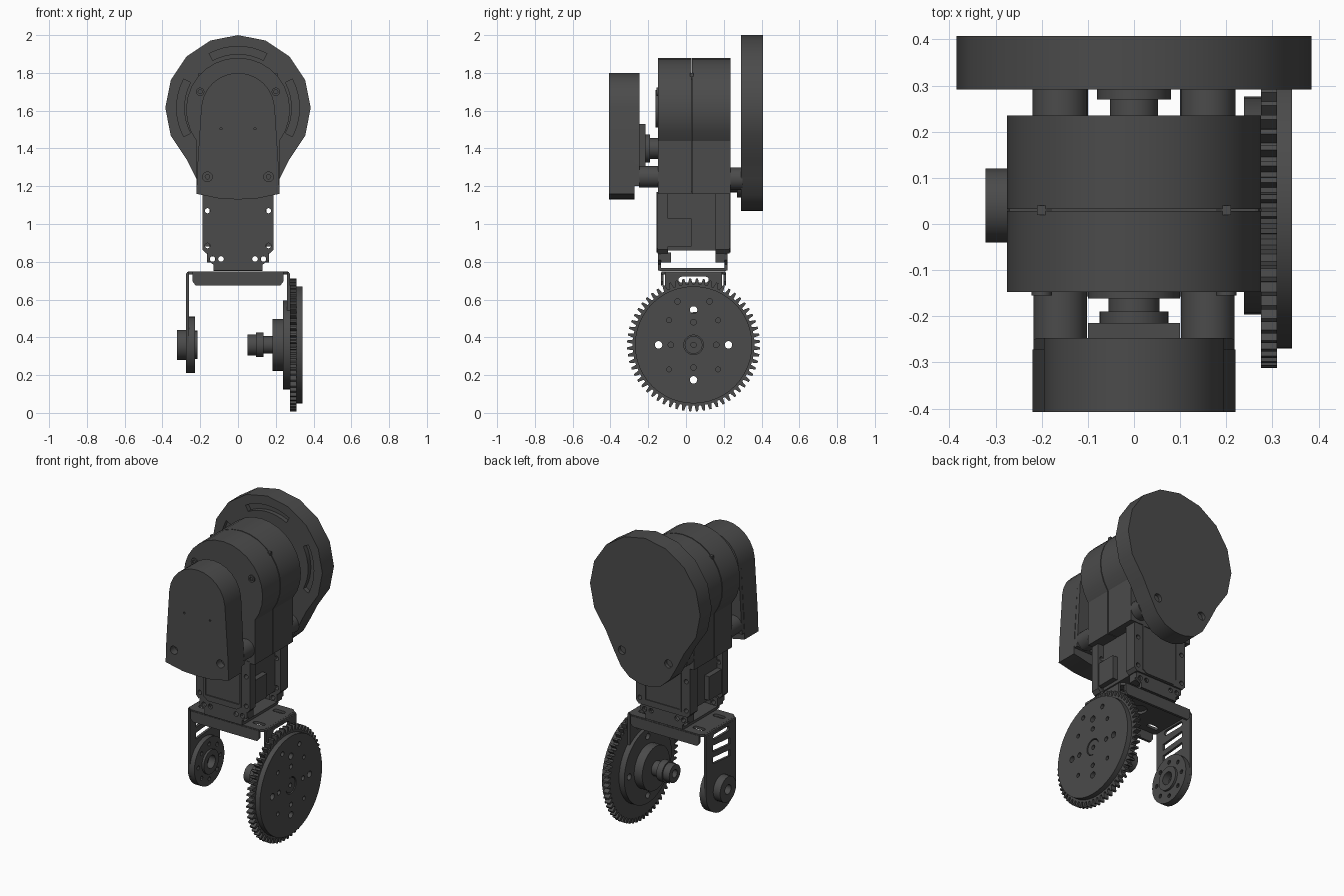
import bpy, bmesh
from math import sin, cos, pi, radians

if "Cube" in bpy.data.objects:
    bpy.data.objects.remove(bpy.data.objects["Cube"])

dark = bpy.data.materials.new("dark_grey")
dark.diffuse_color = (0.07, 0.07, 0.07, 1)
dark.use_nodes = True
dark.node_tree.nodes["Principled BSDF"].inputs["Base Color"].default_value = dark.diffuse_color


def circle(r, u=0, v=0, n=24):
    return [(u + r * cos(2 * pi * i / n), v + r * sin(2 * pi * i / n)) for i in range(n)]


def arc(r, u, v, a, b, n):
    return [(u + r * cos(radians(a + (b - a) * i / n)), v + r * sin(radians(a + (b - a) * i / n)))
            for i in range(n + 1)]


def rect(u0, u1, v0, v1):
    return [(u0, v0), (u1, v0), (u1, v1), (u0, v1)]


def slot(u0, u1, v, r):
    return arc(r, u1 - r, v, -90, 90, 6) + arc(r, u0 + r, v, 90, 270, 6)


def mirrored(half):
    return half + [(-u, v) for u, v in reversed(half) if abs(u) > 1e-6]


def plate(name, axis, lo, hi, outline, holes=()):
    """Flat outline with holes, extruded from lo to hi along an axis."""
    cu = bpy.data.curves.new(name, 'CURVE')
    cu.dimensions, cu.fill_mode, cu.extrude = '2D', 'BOTH', (hi - lo) / 2
    for pts in [outline, *holes]:
        sp = cu.splines.new('POLY')
        sp.points.add(len(pts) - 1)
        for p, (u, v) in zip(sp.points, pts):
            p.co = (u, v, 0, 1)
        sp.use_cyclic_u = True
    tmp = bpy.data.objects.new(name + "_curve", cu)
    bpy.context.collection.objects.link(tmp)
    dg = bpy.context.evaluated_depsgraph_get()
    me = bpy.data.meshes.new_from_object(tmp.evaluated_get(dg))
    bpy.data.objects.remove(tmp)
    bm = bmesh.new()
    bm.from_mesh(me)
    mid = (lo + hi) / 2
    for v in bm.verts:
        a, b, w = v.co
        w += mid
        v.co = {'X': (w, a, b), 'Y': (a, w, b), 'Z': (a, b, w)}[axis]
    bmesh.ops.remove_doubles(bm, verts=bm.verts, dist=1e-5)
    bmesh.ops.recalc_face_normals(bm, faces=bm.faces)
    bm.to_mesh(me)
    bm.free()
    me.name = name
    me.materials.clear()
    me.materials.append(dark)
    ob = bpy.data.objects.new(name, me)
    bpy.context.collection.objects.link(ob)
    bpy.ops.object.select_all(action='DESELECT')
    ob.select_set(True)
    bpy.context.view_layer.objects.active = ob
    bpy.ops.object.shade_smooth_by_angle(angle=radians(32))
    return ob


def box(name, x0, x1, y0, y1, z0, z1):
    return plate(name, 'Z', z0, z1, rect(x0, x1, y0, y1))


# Front cover with screw holes
cover = mirrored([(0, 1.13), (0.1, 1.135), (0.22, 1.16), (0.215, 1.3)] + arc(0.195, 0, 1.605, 5, 90, 6))
screws = [circle(0.026, s * 0.162, 1.25, 14) for s in (-1, 1)]
pins = [circle(0.006, s * 0.09, 1.505, 8) for s in (-1, 1)]
plate("front_cover_face", 'Y', -0.408, -0.36, cover, screws + pins)
plate("front_cover_core", 'Y', -0.36, -0.272, cover, [circle(0.012, s * 0.162, 1.25, 10) for s in (-1, 1)])
plate("front_cover_back", 'Y', -0.272, -0.247, mirrored([(0, 1.2), (0.218, 1.2), (0.212, 1.3)] + arc(0.195, 0, 1.605, 5, 90, 6)))
box("front_cover_step", -0.1, 0.1, -0.247, -0.215, 1.2, 1.53)
plate("front_output_hub", 'Y', -0.235, -0.19, circle(0.075, 0, 1.4))
plate("front_output_shaft", 'Y', -0.19, -0.14, circle(0.055, 0, 1.4))
plate("front_bearing_cap", 'Y', -0.162, -0.14, circle(0.1, 0, 1.61))

# Twin drums on a square base
shell = mirrored([(0, 1.16), (0.22, 1.16), (0.22, 1.44)] + arc(0.275, 0, 1.605, -36.9, 90, 10))
plate("front_drum", 'Y', -0.147, 0.028, shell)
plate("rear_drum", 'Y', 0.033, 0.235, shell)
box("drum_joint", -0.21, 0.21, 0.02, 0.04, 1.17, 1.8)
for s in (-1, 1):
    plate("front_drum_screw", 'Y', -0.155, -0.145, circle(0.022, s * 0.2, 1.7, 14), [circle(0.012, s * 0.2, 1.7, 6)])
    plate("front_post", 'Y', -0.25, -0.14, circle(0.058, s * 0.16, 1.25))
    plate("rear_post", 'Y', 0.23, 0.3, circle(0.06, s * 0.16, 1.24))
plate("rear_hub", 'Y', 0.27, 0.3, circle(0.08, 0, 1.22, 16))
plate("rear_hub_shaft", 'Y', 0.23, 0.27, circle(0.052, 0, 1.22))

# Teardrop rear disc with arc slots on its inner face
drop = mirrored([(0, 1.07), (0.04, 1.072), (0.11, 1.095), (0.17, 1.15), (0.22, 1.24)]
                + arc(0.385, 0, 1.615, -45, 90, 6))
arcs = [arc(0.325, 0, 1.615, c - 28, c + 28, 8) + arc(0.285, 0, 1.615, c + 28, c - 28, 8)
        for c in (0, 90, 180)]
plate("rear_disc_inner", 'Y', 0.292, 0.32, drop, arcs)
plate("rear_disc", 'Y', 0.32, 0.385, drop)
plate("rear_disc_face", 'Y', 0.385, 0.408, drop, screws)

# Motor case: core, flanges front and back, side panels
box("motor_core", -0.135, 0.135, -0.135, 0.215, 0.86, 1.17)
flange = mirrored([(0, 0.845), (0.17, 0.845), (0.188, 0.865), (0.188, 1.17)])
lug_holes = [circle(0.014, s * 0.162, z, 12) for s in (-1, 1) for z in (0.885, 1.07)]
for y0, y1 in ((-0.15, -0.095), (0.155, 0.23)):
    plate("motor_flange", 'Y', y0, y1, flange, lug_holes)
for y0, y1 in ((-0.157, -0.15), (0.23, 0.235)):
    plate("motor_face_frame", 'Y', y0, y1,
          mirrored([(0, 0.85), (0.1, 0.85), (0.13, 0.87), (0.13, 1.17)]),
          [rect(-0.118, 0.118, 0.885, 1.155)])
for s in (-1, 1):
    lo, hi = sorted((s * 0.13, s * 0.183))
    box("side_panel", lo, hi, -0.1, 0.03, 0.88, 1.03)
    lo, hi = sorted((s * 0.13, s * 0.15))
    box("motor_side", lo, hi, -0.12, 0.2, 0.86, 1.17)

# Motor cradle: two tapered cheeks and a floor
cheek = mirrored([(0, 0.755), (0.13, 0.755), (0.13, 0.785), (0.165, 0.81), (0.165, 0.84), (0.135, 0.865)])
cheek_holes = [circle(0.015, s * x, 0.815, 12) for s in (-1, 1) for x in (0.09, 0.135)]
for y0, y1 in ((-0.148, -0.133), (0.205, 0.22)):
    plate("cradle_cheek", 'Y', y0, y1, cheek, cheek_holes)
box("cradle_floor", -0.13, 0.13, -0.14, 0.212, 0.752, 0.768)
for s in (-1, 1):
    for y0, y1 in ((-0.133, -0.08), (0.155, 0.205)):
        lo, hi = sorted((s * 0.11, s * 0.165))
        plate("motor_lug", 'Y', y0, y1, rect(lo, hi, 0.795, 0.85), [circle(0.014, s * 0.135, 0.815, 12)])

# U bracket: top, folded lips and slotted arms
CY, CZ = 0.04, 0.36
plate("bracket_top", 'Z', 0.733, 0.749,
      [(-0.262, -0.11), (-0.24, -0.13), (0.24, -0.13), (0.262, -0.11),
       (0.262, 0.19), (0.24, 0.21), (-0.24, 0.21), (-0.262, 0.19)],
      [slot(x - 0.04, x + 0.04, y, 0.016) for x in (-0.19, 0.19) for y in (-0.06, 0.14)]
      + [circle(0.05, 0, CY)])
for y0, y1 in ((-0.133, -0.118), (0.198, 0.213)):
    plate("bracket_lip", 'Y', y0, y1,
          mirrored([(0, 0.675), (0.225, 0.675), (0.24, 0.695), (0.24, 0.742)]))
arm = [(CY + 0.15, 0.738)] + arc(0.15, CY, CZ, 0, -180, 18) + [(CY - 0.15, 0.738)]
arm_slots = [[(-0.05, z), (0.12, z + 0.015), (0.12, z + 0.055), (-0.05, z + 0.04)] for z in (0.525, 0.6)]
arm_slots += [slot(-0.04, 0.12, 0.705, 0.016), circle(0.045, CY, CZ)]
for s in (-1, 1):
    lo, hi = sorted((s * 0.259, s * 0.274))
    plate("bracket_arm", 'X', lo, hi, arm, arm_slots)
    fold = [(s * 0.274, 0.735), (s * 0.27, 0.745), (s * 0.26, 0.749), (s * 0.255, 0.733)]
    plate("bracket_fold", 'Y', CY - 0.15, CY + 0.15, fold)

# Idler on the left arm
ring = [circle(0.013, CY + 0.11 * cos(i * pi / 4), CZ + 0.11 * sin(i * pi / 4), 10) for i in range(8)]
bore = [circle(0.04, CY, CZ)]
plate("idler_disc", 'X', -0.259, -0.228, circle(0.15, CY, CZ, 32), ring + bore)
plate("idler_rim", 'X', -0.228, -0.214, circle(0.075, CY, CZ), bore)
plate("idler_boss", 'X', -0.322, -0.259, circle(0.08, CY, CZ), [circle(0.03, CY, CZ)])

# Gear with 60 teeth, face plate and backing disc
teeth = []
for i in range(60):
    for da, r in ((-2.0, 0.322), (-0.9, 0.352), (0.9, 0.352), (2.0, 0.322)):
        a = radians(i * 6 + 3 + da)
        teeth.append((CY + r * cos(a), CZ + r * sin(a)))
big = [circle(0.02, CY + u, CZ + v, 14) for u, v in ((-0.185, 0), (0.185, 0), (0, -0.185), (0, 0.185))]
small = [circle(0.015, CY + u, CZ + v, 12) for u, v in
         ((-0.12, 0), (0.12, 0), (0, 0.12), (0, -0.12), (-0.085, 0.23), (0.085, 0.23))]
small += [circle(0.013, CY + a, CZ + b, 12) for a in (-0.13, 0.13) for b in (-0.13, 0.13)]
plate("gear_teeth", 'X', 0.275, 0.31, teeth, big)
plate("gear_face", 'X', 0.31, 0.342, circle(0.31, CY, CZ, 48), big + small + [circle(0.052, CY, CZ)])
plate("gear_hub", 'X', 0.3, 0.338, circle(0.047, CY, CZ), [circle(0.014, CY, CZ, 12)])
plate("gear_backing", 'X', 0.238, 0.275, circle(0.236, CY, CZ, 40), big)

# Drive horn and stub shaft on the inside of the gear
for name, x0, x1, r in (("drive_horn", 0.182, 0.238, 0.138), ("shaft_neck", 0.13, 0.182, 0.046),
                        ("shaft_collar", 0.095, 0.135, 0.065), ("shaft_end", 0.05, 0.095, 0.056)):
    plate(name, 'X', x0, x1, circle(r, CY, CZ, 28), [circle(0.025, CY, CZ, 16)])
